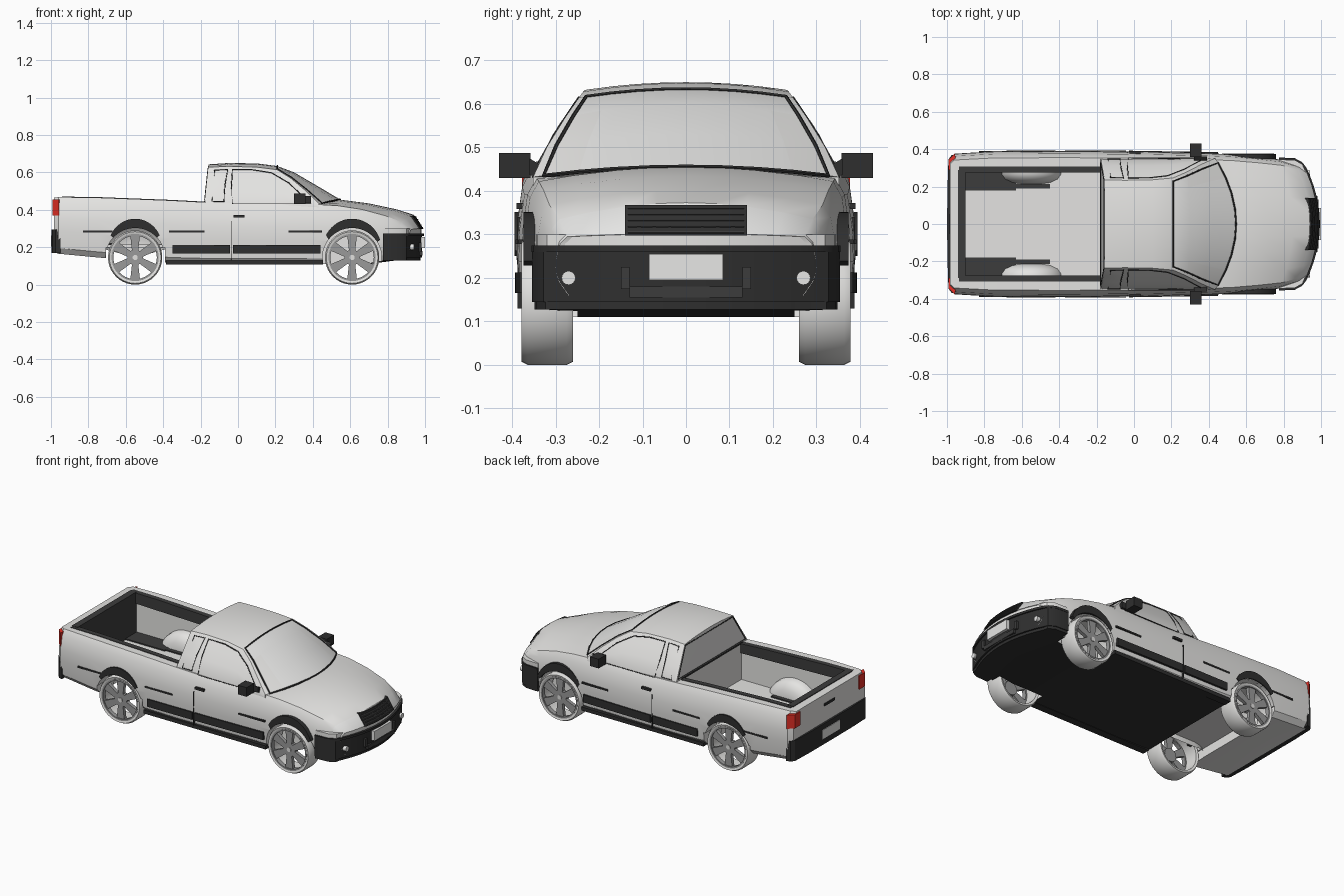
import bpy, bmesh, math

if "Cube" in bpy.data.objects:
    bpy.data.objects.remove(bpy.data.objects["Cube"])

def mat(name, c):
    m = bpy.data.materials.new(name)
    m.diffuse_color = (*c, 1)
    m.use_nodes = True
    m.node_tree.nodes["Principled BSDF"].inputs["Base Color"].default_value = m.diffuse_color
    return m

SILVER = mat("silver paint", (.78, .775, .76))
BLACK = mat("black plastic", (.028, .028, .028))
DARK = mat("dark grey lining", (.045, .045, .045))
GLASS = mat("pale glass", (.82, .82, .81))
RED = mat("red lamp", (.80, .03, .02))
TYRE = mat("tyre grey", (.76, .755, .74))
RIM = mat("rim grey", (.32, .32, .32))

def make(name, verts, faces, m):
    me = bpy.data.meshes.new(name)
    me.from_pydata([tuple(v) for v in verts], [], faces)
    bm = bmesh.new()
    bm.from_mesh(me)
    bmesh.ops.recalc_face_normals(bm, faces=bm.faces)
    bm.to_mesh(me)
    bm.free()
    me.materials.append(m)
    ob = bpy.data.objects.new(name, me)
    bpy.context.collection.objects.link(ob)
    return ob

def prism(name, pts, axis, a, b, m):
    """Extrude a 2D outline: axis y takes (x,z), axis z takes (x,y), axis x takes (y,z)."""
    put = {'x': lambda p, d: (d, p[0], p[1]), 'y': lambda p, d: (p[0], d, p[1]), 'z': lambda p, d: (p[0], p[1], d)}[axis]
    n = len(pts)
    faces = [list(range(n)), list(range(n, 2 * n))] + [[i, (i + 1) % n, n + (i + 1) % n, n + i] for i in range(n)]
    return make(name, [put(p, a) for p in pts] + [put(p, b) for p in pts], faces, m)

def box(name, x0, x1, y0, y1, z0, z1, m):
    return prism(name, [(x0, y0), (x1, y0), (x1, y1), (x0, y1)], 'z', z0, z1, m)

def loft(name, halves, m):
    """Skin half cross-sections (bottom centre to top centre), mirrored over y."""
    rings = [h + [(x, -y, z) for x, y, z in h[-2:0:-1]] for h in halves]
    n, k = len(rings[0]), len(halves[0])
    faces = [[r * n + j, r * n + (j + 1) % n, (r + 1) * n + (j + 1) % n, (r + 1) * n + j]
             for r in range(len(rings) - 1) for j in range(n)]
    for base in (0, (len(rings) - 1) * n):      # caps as horizontal strips
        for j in range(k - 1):
            q = [j, j + 1, (n - j - 1) % n, (n - j) % n]
            faces.append([base + i for i in dict.fromkeys(q)])
    return make(name, [v for r in rings for v in r], faces, m)

def tube(name, pts, r, m, cyclic=False):
    cu = bpy.data.curves.new(name, 'CURVE')
    cu.dimensions = '3D'
    cu.bevel_depth, cu.bevel_resolution = r, 1
    s = cu.splines.new('POLY')
    s.points.add(len(pts) - 1)
    for p, q in zip(s.points, pts):
        p.co = (*q, 1)
    s.use_cyclic_u = cyclic
    cu.materials.append(m)
    ob = bpy.data.objects.new(name, cu)
    bpy.context.collection.objects.link(ob)
    bpy.ops.object.select_all(action='DESELECT')
    ob.select_set(True)
    bpy.context.view_layer.objects.active = ob
    bpy.ops.object.convert(target='MESH')

def arc(r, a0, a1, cx=0, cz=.145, n=20):
    return [(cx + r * math.cos(math.radians(a0 + (a1 - a0) * i / n)),
             cz + r * math.sin(math.radians(a0 + (a1 - a0) * i / n))) for i in range(n + 1)]

def cut(ob, cutter):
    md = ob.modifiers.new("cut", 'BOOLEAN')
    md.operation, md.solver, md.object = 'DIFFERENCE', 'EXACT', cutter
    bpy.context.view_layer.objects.active = ob
    bpy.ops.object.modifier_apply(modifier=md.name)
    bpy.data.objects.remove(cutter)

SIDES = ((1, "left"), (-1, "right"))
WHEELS = ((.61, "front"), (-.55, "rear"))

# Lower body: x, half width, bottom, edge height, centre height
def body_half(x, w, zb, zt, zc):
    k = .8 * min(1, max(0, (x - .5) / .45))
    h, e = zt - zb, .91 * w
    pts = [(0, zb), (.9 * w, zb), (.97 * w, zb + .03), (w, zb + .4 * h), (.995 * w, zb + .62 * h), (.965 * w, zb + .88 * h)]
    pts += [(f * w, zc - (zc - zt) * (f / .91) ** 2) for f in (.91, .7, .42, .2, 0)]
    return [(x - k * y * y, y, z) for y, z in pts]

stations = [(-.985, .352, .175, .465, .465), (-.96, .376, .165, .468, .468), (-.75, .388, .145, .465, .465),
            (-.36, .39, .115, .45, .45), (-.17, .388, .11, .44, .44), (.1, .385, .11, .43, .435),
            (.4, .378, .11, .43, .44), (.54, .372, .11, .422, .455), (.7, .36, .11, .402, .434),
            (.85, .345, .13, .368, .402), (.94, .32, .15, .335, .373), (.985, .30, .16, .295, .302)]
body = loft("body_shell", [body_half(*s) for s in stations], SILVER)
cut(body, box("cutter", -.935, -.178, -.29, .29, .215, .8, SILVER))
cut(body, box("cutter", -.705, -.39, -.5, .5, 0, .198, SILVER))
for cx, _ in WHEELS:
    for s, _ in SIDES:
        cut(body, prism("cutter", arc(.158, 0, 348.75, cx, n=31), 'y', s * .25, s * .5, SILVER))
body.data.materials.append(BLACK)
body.data.materials.append(GLASS)
for p in body.data.polygons:
    c = p.center
    if p.normal.z < -.7 and c.x > -.4 and c.z < .2:
        p.material_index = 1                                   # black floor pan
    elif c.x + .8 * c.y ** 2 > .945 and c.z > .28 and abs(c.y) > .12:
        p.material_index = 2                                   # headlamps

# Cabin
def side_y(z):
    return .352 - .117 * max(0, (z - .43) / .2) ** 1.25

def cabin_half(x, ze, zc):
    k = .9 * max(0, (x - .21) / .335)
    pts = [(0, .40)] + [(side_y(z), z) for z in (.40 + (ze - .40) * f for f in (0, .25, .5, .75, 1))]
    e = side_y(ze)
    pts += [(f * e, zc - (zc - ze) * f * f) for f in (.93, .7, .47, .23, 0)]
    return [(x - k * y * y, y, z) for y, z in pts]

cab = [cabin_half(*s) for s in [(-.178, .44, .45), (-.158, .628, .643), (-.05, .632, .650), (.1, .628, .648), (.21, .614, .634),
                                (.3, .569, .60), (.42, .501, .53), (.545, .432, .456)]]
cabin = loft("cabin", cab, SILVER)
cabin.data.materials.append(GLASS)
seam = [h[6] for h in cab[4:8]]
for p in cabin.data.polygons:
    if p.center.x > .21 and p.normal.z > .3 and abs(p.center.y) < .23:
        p.material_index = 1                                   # windscreen
flip = lambda q: (q[0], -q[1], q[2])
top, low = cab[4][6:], cab[7][6:]
loop = top[::-1] + seam[1:] + low[1:]
loop += [flip(q) for q in low[-2::-1]] + [flip(q) for q in seam[-2::-1]] + [flip(q) for q in top[1:-1]]
tube("windscreen_seal", loop, .005, BLACK, True)
rear_x = lambda z: -.178 + .02 * (z - .44) / .188
tube("rear_window_seal", [(rear_x(z), y, z) for y, z in ((-.33, .452), (.33, .452), (.232, .622), (-.232, .622))], .004, BLACK, True)

door_glass = [(-.03, .432), (-.035, .53), (-.03, .615), (.08, .614), (.18, .598), (.27, .545), (.355, .465), (.36, .432)]
quarter_glass = [(-.14, .445), (-.125, .612), (-.055, .615), (-.07, .53), (-.075, .445)]
for s, side in SIDES:
    for nm, pl in (("door_window", door_glass), ("quarter_window", quarter_glass)):
        tube(f"{nm}_seal_{side}", [(x, s * side_y(z), z) for x, z in pl], .003, BLACK, True)
    # Mirrors
    box(f"mirror_{side}", .30, .36, s * .358, s * .43, .43, .487, BLACK)
    prism(f"mirror_stalk_{side}", [(s * .32, .425), (s * .36, .437), (s * .36, .475), (s * .335, .46)], 'x', .32, .39, BLACK)
    # Side mouldings, sill, handle and door gap
    for x0, x1, ya, yb in ((-.35, -.043, .393, .392), (-.028, .44, .392, .384)):
        prism(f"rub_strip_{side}", [(x0, s * .36), (x1, s * .36), (x1, s * yb), (x0, s * ya)], 'z', .165, .212, BLACK)
    for x0, x1, yo in ((-.83, -.67, .391), (-.37, -.18, .392), (.27, .45, .385)):
        box(f"thin_moulding_{side}", x0, x1, s * .36, s * yo, .278, .288, BLACK)
    box(f"sill_{side}", -.385, .455, s * .33, s * .378, .108, .13, BLACK)
    box(f"door_handle_{side}", -.025, .035, s * .36, s * .39, .358, .372, BLACK)
    box(f"door_gap_{side}", -.037, -.034, s * .35, s * .3875, .13, .34, BLACK)
    # Wheel arch flares
    for cx, end in WHEELS:
        a = 32 if end == "front" else 42
        inner = arc(.158, 180 - a, a, cx)
        outer = [(cx + (x - cx) * f, .145 + (z - .145) * f)
                 for i, (x, z) in enumerate(arc(.158, a, 180 - a, cx)) for f in [1.12 + .19 * math.sin(math.pi * i / 20)]]
        y0, y1 = (.335, .374) if end == "front" else (.365, .394)
        prism(f"{end}_arch_flare_{side}", inner + outer, 'y', s * y0, s * y1, BLACK)
    # Rounded wheel humps in the bed
    rings = [[(x, s * y, z) for x, z in arc(r, 15, 165, -.55)] for y, r in ((.30, .177), (.265, .174), (.24, .158), (.222, .125), (.214, .085))]
    quads = [[21 * i + j, 21 * i + j + 1, 21 * i + j + 22, 21 * i + j + 21] for i in range(4) for j in range(20)]
    make(f"bed_hump_{side}", [v for r in rings for v in r], quads + [list(range(84, 105))], SILVER)
    # Bed rails and floor mats
    prism(f"bed_rail_{side}", [(-.935, .405), (-.18, .385), (-.18, .4435), (-.36, .453), (-.75, .468), (-.935, .4705)],
          'y', s * .276, s * .308, DARK)
    box(f"bed_mat_{side}", -.90, -.63, s * .18, s * .29, .213, .222, DARK)
    box(f"bed_mat_strip_{side}", -.63, -.45, s * .19, s * .214, .213, .222, DARK)
    # Lamps
    prism(f"tail_lamp_{side}", [(-.991, s * .29), (-.991, s * .345), (-.957, s * .377), (-.95, s * .29)], 'z', .37, .455, RED)
    prism(f"fog_lamp_{side}", [(s * .27 + .016 * math.cos(t * math.pi / 8), .20 + .016 * math.sin(t * math.pi / 8))
                               for t in range(16)], 'x', .90, .942, GLASS)
    box(f"bumper_rib_{side}", .93, .982, s * .13, s * .15, .175, .225, DARK)

# Tailgate lining and cab back trim
box("tailgate_lining", -.94, -.90, -.29, .29, .213, .472, DARK)
box("cab_back_trim", -.182, -.172, -.3, .3, .437, .447, BLACK)

# Front bumper and nose
def plan(f, tip):
    front = [(tip - .8 * y * y, y) for y in (i * .05 * f for i in range(-6, 7))]
    return [(.775, -.354 * f), (.86, -.35 * f), (.90, -.328 * f)] + front + [(.90, .328 * f), (.86, .35 * f), (.775, .354 * f)]
prism("front_bumper", plan(1, .985), 'z', .145, .262, BLACK)
prism("bumper_chin", plan(.985, .975), 'z', .128, .146, BLACK)
prism("bumper_lip", plan(1.005, .994), 'z', .26, .274, BLACK)
prism("nose_panel", plan(.975, .98), 'z', .273, .30, SILVER)
box("bumper_slot", .965, .986, -.13, .13, .155, .18, DARK)
box("front_plate", .975, 1.0, -.085, .085, .195, .255, GLASS)

# Grille
ys = [-.14 + .035 * i for i in range(9)]
gp = lambda y, t, d=0: (.992 - .8 * y * y - .044 * t + d, y, .298 + .07 * t)
verts = [gp(y, t, d) for d in (0, -.03) for t in (0, 1) for y in ys]
faces = [[i, i + 1, i + 10, i + 9] for b in (0, 18) for i in range(b, b + 8)]
faces += [[i + o, i + 1 + o, i + 19 + o, i + 18 + o] for o in (0, 9) for i in range(8)]
faces += [[0, 9, 27, 18], [8, 17, 35, 26]]
make("grille", verts, faces, BLACK)
for i in range(5):
    tube("grille_slat", [gp(y * .95, .1 + .2 * i) for y in ys], .003, DARK)

# Rear bumper and plate
prism("rear_bumper", [(-.95, -.372), (-.975, -.368), (-.992, -.345), (-.997, -.2), (-.997, .2), (-.992, .345), (-.975, .368), (-.95, .372)],
      'z', .168, .295, BLACK)
box("rear_plate", -1.0, -.99, -.085, .085, .205, .262, GLASS)
box("tailgate_handle", -.99, -.98, -.05, .05, .395, .41, BLACK)

# Wheels
PROFILE = [(.124, .055), (.138, .059), (.145, .045), (.145, -.045), (.138, -.059), (.124, -.055)]
for cx, end in WHEELS:
    for s, side in SIDES:
        cy, n = s * .319, 40
        def ring(name, prof, m):
            k = len(prof)
            v = [(cx + r * math.cos(2 * math.pi * i / n), cy + s * o, .145 + r * math.sin(2 * math.pi * i / n)) for i in range(n) for r, o in prof]
            make(f"{end}_{name}_{side}", v, [[i * k + j, i * k + (j + 1) % k, ((i + 1) % n) * k + (j + 1) % k, ((i + 1) % n) * k + j]
                                            for i in range(n) for j in range(k)], m)
        ring("tyre", PROFILE, TYRE)
        ring("rim_edge", [(.116, .057), (.126, .057), (.126, .03), (.116, .03)], RIM)
        prism(f"{end}_hub_{side}", arc(.042, 0, 342, cx, n=19), 'y', cy + s * .02, cy + s * .05, RIM)
        prism(f"{end}_hub_cap_{side}", arc(.014, 0, 330, cx, n=11), 'y', cy + s * .045, cy + s * .054, TYRE)
        for i in range(6):                                      # spokes
            a = math.radians(60 * i + 30)
            pts = [(cx + r * math.cos(a) - w * math.sin(a), .145 + r * math.sin(a) + w * math.cos(a))
                   for r, w in ((.03, -.016), (.12, -.026), (.12, .026), (.03, .016))]
            prism(f"{end}_spoke_{side}", pts, 'y', cy + s * .028, cy + s * .05, RIM)

# Smooth shading with sharp edges kept
bpy.ops.object.select_all(action='SELECT')
bpy.context.view_layer.objects.active = body
bpy.ops.object.shade_smooth_by_angle(angle=math.radians(32))
